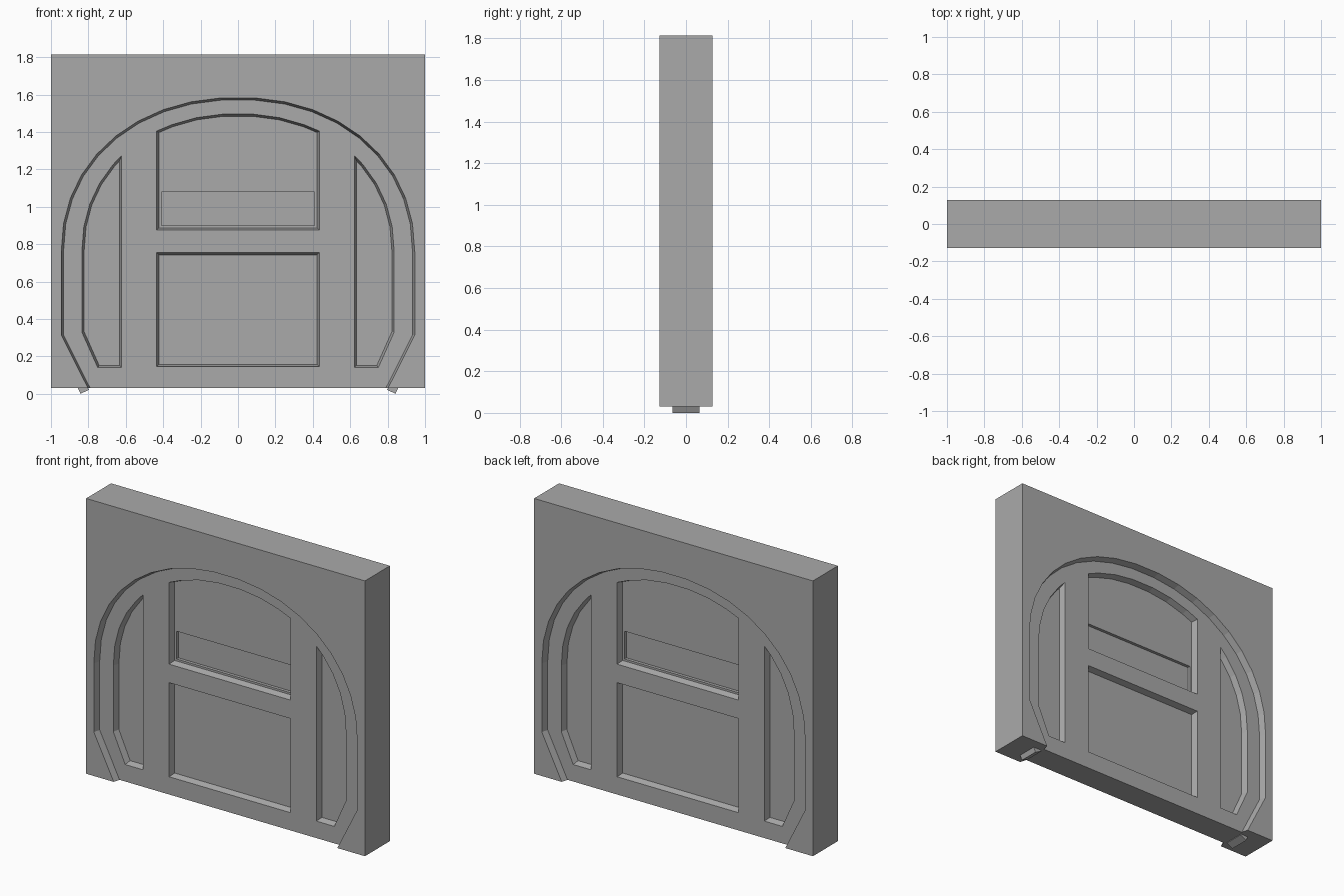
import bpy, bmesh, math
from mathutils import Vector

cube = bpy.data.objects.get("Cube")
if cube:
    bpy.data.objects.remove(cube, do_unlink=True)

GREY = bpy.data.materials.new("stone grey")
GREY.use_nodes = True
GREY.diffuse_color = (0.4, 0.4, 0.4, 1)
GREY.node_tree.nodes["Principled BSDF"].inputs["Base Color"].default_value = (0.4, 0.4, 0.4, 1)

BASE, TOP, SPRING = 0.03, 1.815, 0.76
WALL, DOOR, PANEL, SLOT, RIM = 0.128, 0.085, 0.045, 0.025, 0.065
BEVEL = 0.012


def loft(name, rings):
    """Solid through a list of (y, outline) rings."""
    bm = bmesh.new()
    loops = [[bm.verts.new((x, y, z)) for x, z in pts] for y, pts in rings]
    for a, b in zip(loops, loops[1:]):
        for i in range(len(a)):
            j = (i + 1) % len(a)
            bm.faces.new((a[i], a[j], b[j], b[i]))
    bm.faces.new(loops[0])
    bm.faces.new(loops[-1])
    bmesh.ops.recalc_face_normals(bm, faces=bm.faces)
    mesh = bpy.data.meshes.new(name)
    bm.to_mesh(mesh)
    bm.free()
    mesh.materials.append(GREY)
    obj = bpy.data.objects.new(name, mesh)
    bpy.context.collection.objects.link(obj)
    return obj


def dome(a, b, steps=19):
    """Squarish half ellipse from the +x side to the -x side."""
    pts = []
    for i in range(steps + 1):
        t = math.pi * i / steps
        c, s = math.cos(t), abs(math.sin(t))
        pts.append((math.copysign(abs(c) ** 0.943, c) * a, SPRING + b * s ** 0.943))
    return pts


def arch(d):
    """Doorway outline shrunk by d, foot to foot."""
    a = 0.945 - d
    right = [(a - 0.143, BASE), (a, 0.315)]
    return right + dome(a, 0.825 - d) + [(-x, z) for x, z in reversed(right)]


def inset(pts, d):
    """Shrink a counter-clockwise outline by d with mitred corners."""
    out = []
    for i, p in enumerate(pts):
        p = Vector(p)
        e = (p - Vector(pts[i - 1])).normalized()
        f = (Vector(pts[(i + 1) % len(pts)]) - p).normalized()
        n1, n2 = Vector((-e.y, e.x)), Vector((-f.y, f.x))
        out.append(tuple(p + (n1 + n2) * d / (1 + n1.dot(n2))))
    return out


def rect(w, low, high):
    return [(-w, low), (w, low), (w, high), (-w, high)]


# Wall with a doorway whose edges slope in to the door
def wall_outline(d):
    return [(1, BASE), (1, TOP), (-1, TOP), (-1, BASE)] + arch(d)[::-1]


loft("wall", [(-WALL, wall_outline(0)), (-DOOR, wall_outline(BEVEL)),
              (DOOR, wall_outline(BEVEL)), (WALL, wall_outline(0))])

# Rim set into the wall, its feet poking out below
inner, outer = arch(0.005), arch(-0.045)
inner[0], inner[-1] = (0.797, 0.022), (-0.797, 0.022)
outer[0], outer[-1] = (0.842, 0), (-0.842, 0)
loft("door_rim", [(-RIM, inner + outer[::-1]), (RIM, inner + outer[::-1])])

# Door slab
door = loft("door", [(-DOOR, arch(BEVEL)), (DOOR, arch(BEVEL))])

# Panel outlines, bounded above by a smaller dome
curve = dome(0.835, 0.738)
top_panel = ([(-0.435, 0.875), (0.435, 0.875), (0.435, 1.405)]
             + [p for p in curve if abs(p[0]) < 0.42] + [(-0.435, 1.405)])
side_panel = ([(0.622, 0.14), (0.75, 0.14), (0.835, 0.33)]
              + [p for p in curve if p[0] > 0.64] + [(0.622, 1.275)])
other_side = [(-x, z) for x, z in reversed(side_panel)]
panels = [top_panel, rect(0.435, 0.145, 0.755), side_panel, other_side]

# Sink the panels and the slot into both faces
cutters = []
for s in (-1, 1):
    for pts in panels:
        cutters.append(loft("panel_cutter", [(s * 0.1, pts), (s * DOOR, pts),
                                             (s * PANEL, inset(pts, BEVEL))]))
    slot = rect(0.41, 0.9, 1.08)
    cutters.append(loft("slot_cutter", [(s * 0.06, slot), (s * SLOT, slot)]))

for cutter in cutters:
    cutter.hide_render = True
    mod = door.modifiers.new("sink", "BOOLEAN")
    mod.operation = "DIFFERENCE"
    mod.solver = "EXACT"
    mod.object = cutter

# Keep the cut mesh and drop the cutters
graph = bpy.context.evaluated_depsgraph_get()
cut = bpy.data.meshes.new_from_object(door.evaluated_get(graph))
door.modifiers.clear()
door.data = cut
for cutter in cutters:
    bpy.data.objects.remove(cutter, do_unlink=True)
